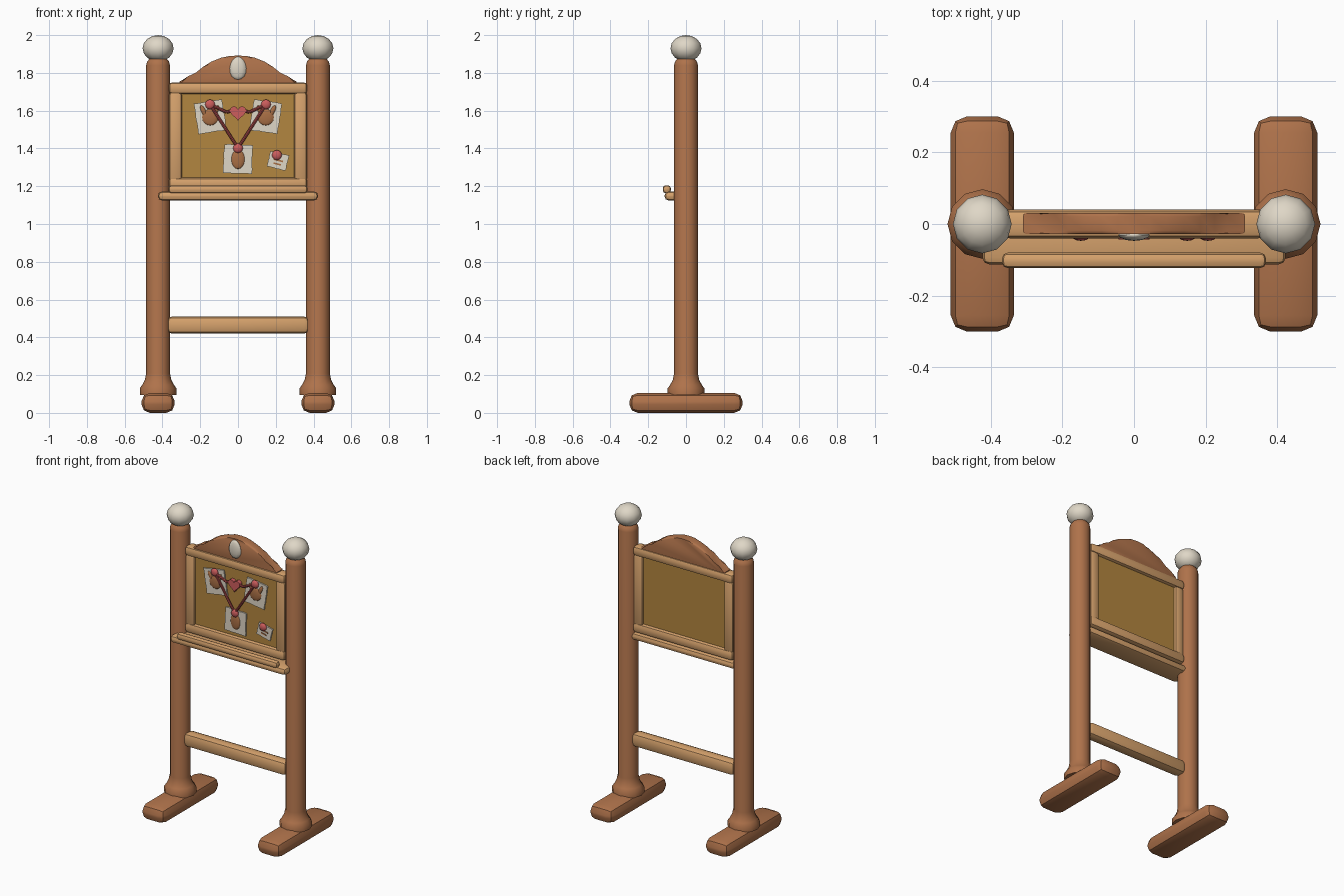
import bpy, bmesh, math, random
from mathutils import Vector, Matrix

if "Cube" in bpy.data.objects:
    bpy.data.objects.remove(bpy.data.objects["Cube"])

random.seed(3)


def mat(name, r, g, b):
    m = bpy.data.materials.new(name)
    m.diffuse_color = (r, g, b, 1)
    m.use_nodes = True
    m.node_tree.nodes["Principled BSDF"].inputs["Base Color"].default_value = m.diffuse_color
    return m


DARK = mat("dark_wood", 0.43, 0.17, 0.07)
LIGHT = mat("light_wood", 0.67, 0.36, 0.15)
CORK = mat("cork", 0.45, 0.24, 0.05)
CREAM = mat("cream", 0.74, 0.68, 0.57)
RED = mat("red", 0.61, 0.11, 0.11)
STRING = mat("string_red", 0.42, 0.07, 0.07)
SKETCH = mat("sketch_brown", 0.40, 0.16, 0.06)


def finish(name, bm, m, angle=40):
    bmesh.ops.recalc_face_normals(bm, faces=bm.faces)
    me = bpy.data.meshes.new(name)
    bm.to_mesh(me)
    bm.free()
    ob = bpy.data.objects.new(name, me)
    bpy.context.collection.objects.link(ob)
    me.materials.append(m)
    bpy.ops.object.select_all(action='DESELECT')
    ob.select_set(True)
    bpy.context.view_layer.objects.active = ob
    bpy.ops.object.shade_smooth_by_angle(angle=math.radians(angle))
    return ob


def box(name, x, y, z, m, bevel=0.02, seg=2):
    """Rounded box from (min, max) ranges."""
    bm = bmesh.new()
    bmesh.ops.create_cube(bm, size=1)
    for v in bm.verts:
        v.co = [r[0] if c < 0 else r[1] for c, r in zip(v.co, (x, y, z))]
    if bevel:
        bmesh.ops.bevel(bm, geom=bm.edges[:], offset=bevel, segments=seg,
                        profile=0.5, affect='EDGES')
    return finish(name, bm, m)


def ball(name, loc, scale, m, seg=12, rings=8, rot=0):
    bm = bmesh.new()
    bmesh.ops.create_uvsphere(bm, u_segments=seg, v_segments=rings, radius=1)
    t = (Matrix.Translation(loc) @ Matrix.Rotation(math.radians(rot), 4, 'Y')
         @ Matrix.Diagonal((*scale, 1)))
    bmesh.ops.transform(bm, matrix=t, verts=bm.verts)
    return finish(name, bm, m)


def lathe(name, profile, x, m, sides=12):
    bm = bmesh.new()
    rings = [[bm.verts.new((x + r * math.cos(i * math.tau / sides),
                            r * math.sin(i * math.tau / sides), z))
              for i in range(sides)] for r, z in profile]
    for a, b in zip(rings, rings[1:]):
        for i in range(sides):
            j = (i + 1) % sides
            bm.faces.new((a[i], a[j], b[j], b[i]))
    bm.faces.new(rings[0])
    bm.faces.new(rings[-1])
    return finish(name, bm, m)


def plate(name, pts, y0, y1, m, loc=(0, 0), rot=0, bevel=0):
    """Extrude an x/z outline from y0 to y1, turned by rot degrees."""
    bm = bmesh.new()
    c, s = math.cos(math.radians(rot)), math.sin(math.radians(rot))
    ends = [[bm.verts.new((loc[0] + c * x - s * z, y, loc[1] + s * x + c * z))
             for x, z in pts] for y in (y0, y1)]
    caps = [bm.faces.new(e) for e in ends]
    for i in range(len(pts)):
        j = (i + 1) % len(pts)
        bm.faces.new((ends[0][i], ends[0][j], ends[1][j], ends[1][i]))
    if bevel:
        rim = list({e for f in caps for e in f.edges})
        bmesh.ops.bevel(bm, geom=rim, offset=bevel, segments=2, profile=0.5,
                        affect='EDGES')
    return finish(name, bm, m)


def cord(name, a, b, r, m):
    a, b = Vector(a), Vector(b)
    bm = bmesh.new()
    bmesh.ops.create_cone(bm, cap_ends=True, segments=8, radius1=r, radius2=r,
                          depth=(b - a).length)
    t = (Matrix.Translation((a + b) / 2)
         @ (b - a).to_track_quat('Z', 'Y').to_matrix().to_4x4())
    bmesh.ops.transform(bm, matrix=t, verts=bm.verts)
    return finish(name, bm, m)


def paper(name, w, h, loc, rot):
    """Sheet with a slightly ragged edge."""
    corners = [(-w, -h), (w, -h), (w, h), (-w, h)]
    pts = []
    for (x0, z0), (x1, z1) in zip(corners, corners[1:] + corners[:1]):
        for k in range(6):
            s = 0.5 * (1 - random.uniform(0, 0.05))
            pts.append(((x0 + (x1 - x0) * k / 6) * s, (z0 + (z1 - z0) * k / 6) * s))
    return plate(name, pts, -0.027, -0.015, CREAM, loc, rot)


# Posts with flared collars, ball finials and sledge feet
post = [(0.097, 0.095), (0.097, 0.13), (0.083, 0.15), (0.07, 0.175), (0.063, 0.21),
        (0.063, 1.84), (0.058, 1.86), (0.045, 1.875)]
for side, s in (("left", -1), ("right", 1)):
    x = 0.423 * s
    lathe(side + "_post", post, x, DARK)
    ball(side + "_finial", (x, 0, 1.93), (0.082, 0.082, 0.07), CREAM)
    box(side + "_foot", (x - 0.088, x + 0.088), (-0.3, 0.3), (0, 0.106), DARK, 0.045)
    xs = sorted((0.297 * s, 0.365 * s))
    box(side + "_stile", xs, (-0.035, 0.035), (1.225, 1.7), LIGHT, 0.018)

# Frame rails, stretcher, shelf and its lip
box("top_rail", (-0.367, 0.367), (-0.04, 0.04), (1.688, 1.75), LIGHT)
box("bottom_rail", (-0.367, 0.367), (-0.04, 0.04), (1.18, 1.245), LIGHT)
box("stretcher", (-0.375, 0.375), (-0.04, 0.04), (0.42, 0.51), LIGHT, 0.025)
box("shelf", (-0.423, 0.423), (-0.113, 0.035), (1.125, 1.172), LIGHT)
box("shelf_lip", (-0.368, 0.368), (-0.123, -0.08), (1.163, 1.205), LIGHT, 0.016)

# Cork panel
box("cork_panel", (-0.31, 0.31), (-0.018, 0.018), (1.23, 1.7), CORK, 0)

# Arched crest with an oval stud
half = [(0.31, 1.755), (0.26, 1.773), (0.225, 1.8), (0.185, 1.832), (0.14, 1.86),
        (0.09, 1.88), (0.045, 1.889)]
crest = ([(0.31, 1.72)] + half + [(0, 1.892)]
         + [(-x, z) for x, z in reversed(half)] + [(-0.31, 1.72)])
plate("crest", crest, -0.028, 0.031, DARK, bevel=0.01)
stud = ball("crest_stud", (0, -0.031, 1.825), (0.044, 0.016, 0.061), CREAM)
for v in stud.data.vertices:      # egg shape, narrower at the top
    v.co.x *= 1 - 1.6 * (v.co.z - 1.825)

# Pinned papers with animal sketches
for side, s in (("left", -1), ("right", 1)):
    paper(side + "_paper", 0.155, 0.168, (0.147 * s, 1.568), -9 * s)
    ball(side + "_sketch_body", (0.147 * s, -0.027, 1.565), (0.043, 0.008, 0.043), SKETCH)
    for k, dx in enumerate((-0.037, 0.03)):
        ball(f"{side}_sketch_ear_{k}", (0.147 * s - dx * s, -0.027, 1.6),
             (0.012, 0.007, 0.03), SKETCH, rot=25 * s * (1 if dx > 0 else -1) * -1)
paper("lower_paper", 0.157, 0.157, (0, 1.343), -2)
ball("lower_sketch", (0, -0.027, 1.343), (0.035, 0.008, 0.052), SKETCH)
paper("note", 0.105, 0.085, (0.212, 1.334), -14)
for k, (w, dz) in enumerate(((0.026, 0.003), (0.02, -0.017))):
    plate(f"note_line_{k}", [(-w, dz - 0.004), (w, dz - 0.004), (w, dz + 0.004),
          (-w, dz + 0.004)], -0.03, -0.025, SKETCH, (0.212, 1.334), -14)

# Push pins, strings and heart
pins = {"left": (-0.148, -0.033, 1.633), "right": (0.148, -0.033, 1.633),
        "lower": (0, -0.033, 1.402), "note": (0.206, -0.033, 1.365)}
for n, p in pins.items():
    ball(n + "_pin", p, (0.026, 0.014, 0.026), RED)
for n in ("left", "right"):
    sx = -1 if n == "left" else 1
    mid = (0.06 * sx, -0.033, 1.592)
    cord(n + "_long_string", pins[n], pins["lower"], 0.008, STRING)
    cord(n + "_upper_string", pins[n], mid, 0.008, STRING)
    cord(n + "_inner_string", mid, (0.025 * sx, -0.033, 1.603), 0.008, STRING)
heart = []
for i in range(24):
    t = math.tau * i / 24
    heart.append((0.0027 * 16 * math.sin(t) ** 3,
                  0.0027 * (13 * math.cos(t) - 5 * math.cos(2 * t)
                            - 2 * math.cos(3 * t) - math.cos(4 * t))))
plate("heart", heart, -0.043, -0.018, RED, (0, 1.59))
